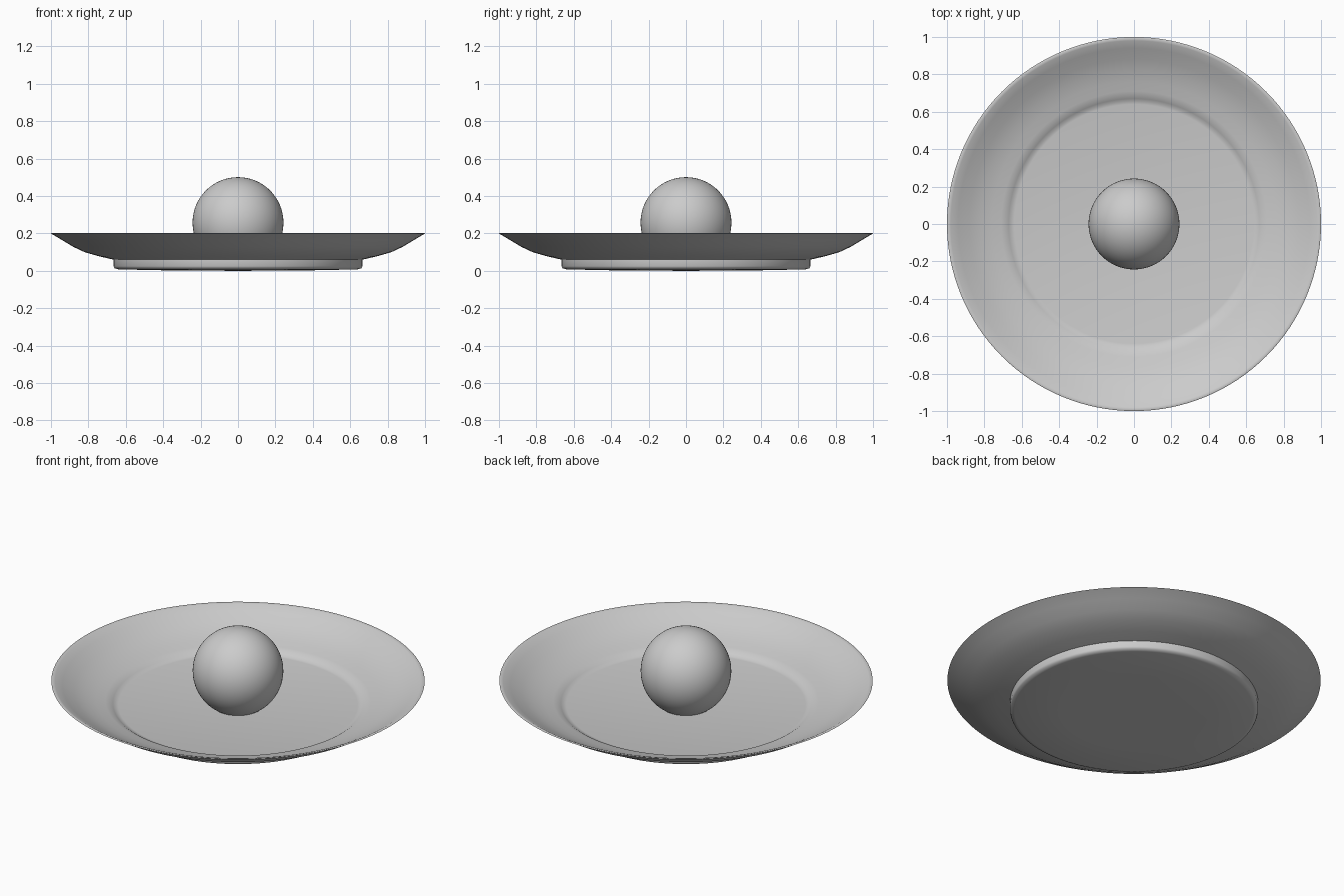
import bpy
import bmesh
import math

cube = bpy.data.objects.get("Cube")
if cube:
    bpy.data.objects.remove(cube, do_unlink=True)

# Single neutral grey for everything
grey = bpy.data.materials.new("neutral grey")
grey.use_nodes = True
colour = (0.6, 0.6, 0.6, 1)
grey.diffuse_color = colour
grey.node_tree.nodes["Principled BSDF"].inputs["Base Color"].default_value = colour


def finish(bm, name, angle):
    """Turn a bmesh into a smooth-shaded grey object."""
    bmesh.ops.remove_doubles(bm, verts=bm.verts, dist=0.0001)
    bmesh.ops.recalc_face_normals(bm, faces=bm.faces)
    mesh = bpy.data.meshes.new(name)
    bm.to_mesh(mesh)
    bm.free()
    mesh.materials.append(grey)
    obj = bpy.data.objects.new(name, mesh)
    bpy.context.collection.objects.link(obj)
    bpy.ops.object.select_all(action="DESELECT")
    obj.select_set(True)
    bpy.context.view_layer.objects.active = obj
    bpy.ops.object.shade_smooth_by_angle(angle=math.radians(angle))
    return obj


def lathe(name, profile, steps=128):
    """Spin a radius/height profile around the vertical axis."""
    bm = bmesh.new()
    verts = [bm.verts.new((r, 0, z)) for r, z in profile]
    edges = [bm.edges.new(pair) for pair in zip(verts, verts[1:])]
    bmesh.ops.spin(bm, geom=verts + edges, cent=(0, 0, 0), axis=(0, 0, 1),
                   angle=math.tau, steps=steps)
    return finish(bm, name, 50)


# Plate: base, foot, flared underside, rim, inner slope, step, floor
underside = [(0, 0), (0.4, 0.003), (0.64, 0.008), (0.66, 0.014), (0.665, 0.025),
             (0.665, 0.06), (0.74, 0.077), (0.82, 0.1), (0.88, 0.128),
             (0.94, 0.164), (0.99, 0.194)]
rim = [(1, 0.199), (0.995, 0.202), (0.98, 0.198)]
inside = [(0.94, 0.176), (0.88, 0.142), (0.82, 0.115), (0.76, 0.096),
          (0.71, 0.083), (0.685, 0.076), (0.67, 0.066), (0.655, 0.058),
          (0.64, 0.055), (0, 0.055)]
lathe("plate", underside + rim + inside)

# Ball resting sunk into the plate floor
bm = bmesh.new()
bmesh.ops.create_uvsphere(bm, u_segments=64, v_segments=32, radius=0.243)
bmesh.ops.translate(bm, verts=bm.verts, vec=(0, 0, 0.258))
finish(bm, "ball", 60)
